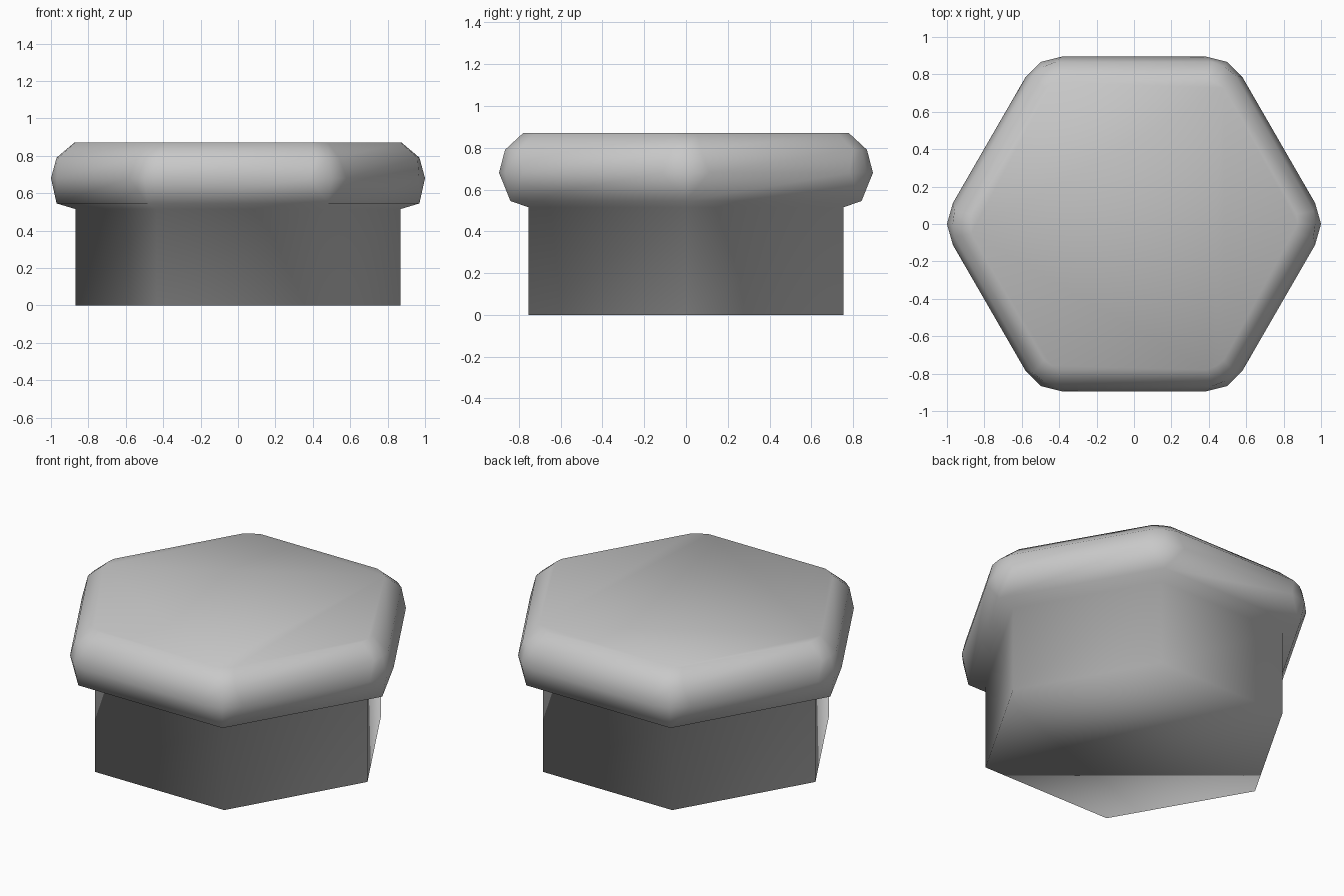
import bpy, bmesh
from math import radians
from mathutils import Vector, Matrix

default = bpy.data.objects.get("Cube")
if default:
    bpy.data.objects.remove(default, do_unlink=True)

# Material
grey = bpy.data.materials.new("light_grey")
grey.use_nodes = True
colour = (0.58, 0.58, 0.58, 1)
grey.diffuse_color = colour
grey.node_tree.nodes["Principled BSDF"].inputs["Base Color"].default_value = colour

# Profile rings: height, hexagon radius, corner cut length, middle radius of the corner
RINGS = [
    (0.0, 0.87, 0.0, 0.87),       # foot of the stem
    (0.515, 0.87, 0.0, 0.87),     # top of the stem
    (0.545, 0.97, 0.0, 0.97),     # underside rim of the cap
    (0.68, 1.033, 0.13, 1.0),     # widest part of the cap
    (0.79, 1.0, 0.08, 0.97),      # shoulder
    (0.87, 0.9, 0.06, 0.875),     # top edge
]


def hex_ring(bm, z, radius, cut, middle):
    """Hexagon whose corners are rounded by three points each."""
    corners = [Matrix.Rotation(radians(60 * i), 3, "Z") @ Vector((1, 0, 0))
               for i in range(6)]
    ring = []
    for i, d in enumerate(corners):
        to_prev = (corners[i - 1] - d).normalized()
        to_next = (corners[(i + 1) % 6] - d).normalized()
        for p in (d * radius + to_prev * cut, d * middle, d * radius + to_next * cut):
            ring.append(bm.verts.new((p.x, p.y, z)))
    return ring


# Hexagonal stem flowing into the bevelled cap
bm = bmesh.new()
rings = [hex_ring(bm, *r) for r in RINGS]
for low, high in zip(rings, rings[1:]):
    n = len(low)
    for i in range(n):
        j = (i + 1) % n
        bm.faces.new((low[i], low[j], high[j], high[i]))
bm.faces.new(rings[-1])
bm.faces.new(list(reversed(rings[0])))
bmesh.ops.remove_doubles(bm, verts=bm.verts[:], dist=0.0005)
bmesh.ops.recalc_face_normals(bm, faces=bm.faces[:])
for f in bm.faces:
    f.smooth = True

mesh = bpy.data.meshes.new("hexagonal_tile")
bm.to_mesh(mesh)
bm.free()
mesh.materials.append(grey)
tile = bpy.data.objects.new("hexagonal_tile", mesh)
bpy.context.collection.objects.link(tile)
